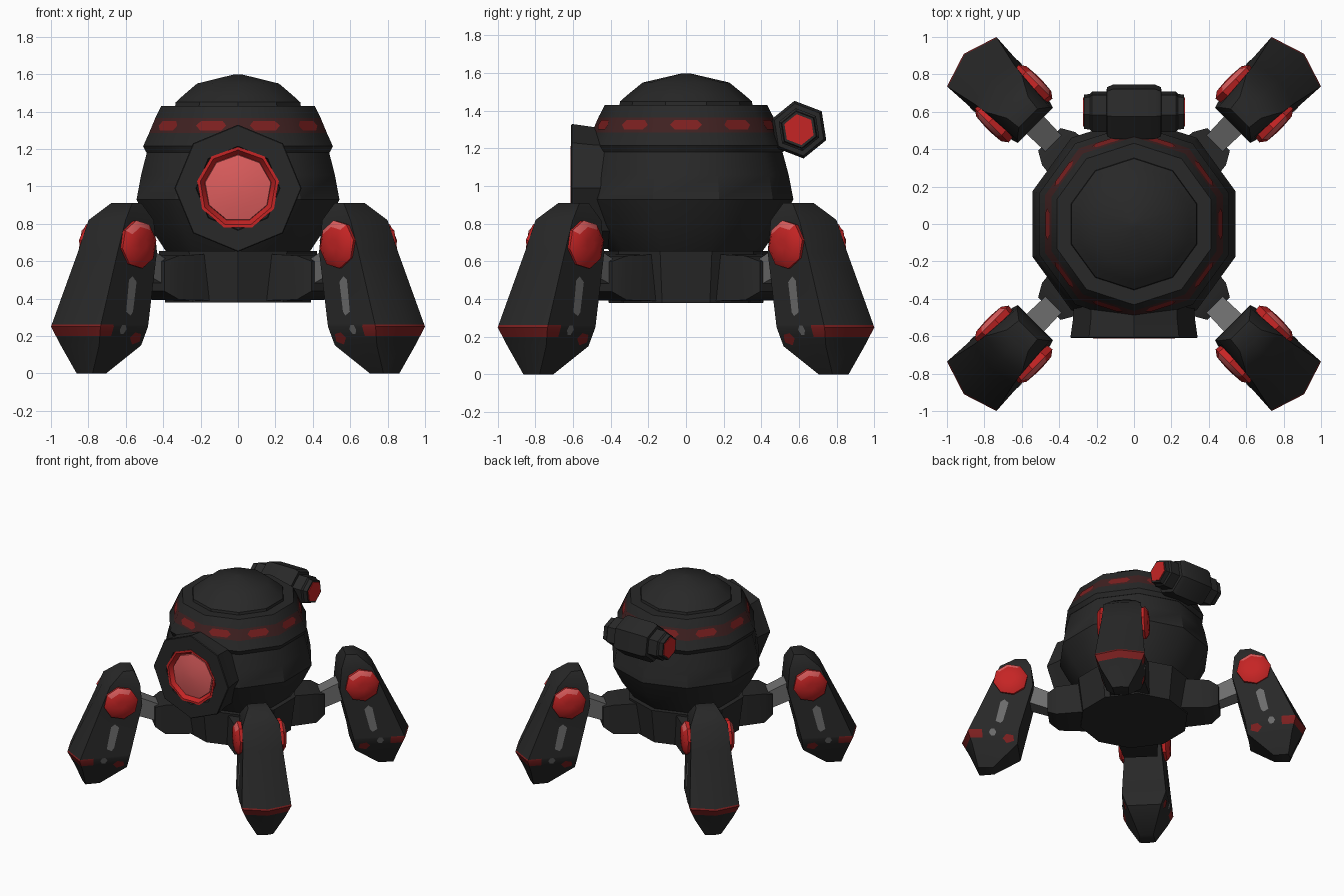
import bpy, bmesh, math
from mathutils import Matrix, Vector
from mathutils.bvhtree import BVHTree

if "Cube" in bpy.data.objects:
    bpy.data.objects.remove(bpy.data.objects["Cube"])


def material(name, col):
    m = bpy.data.materials.new(name)
    m.diffuse_color = (*col, 1)
    m.use_nodes = True
    m.node_tree.nodes["Principled BSDF"].inputs["Base Color"].default_value = m.diffuse_color
    return m


DARK = material("charcoal", (0.021, 0.021, 0.021))
RED = material("bright red", (0.56, 0.018, 0.018))
PINK = material("pale red", (0.72, 0.11, 0.11))
DULL = material("dull red", (0.20, 0.014, 0.014))
MAROON = material("dark maroon", (0.050, 0.015, 0.015))
GREY = material("steel grey", (0.15, 0.15, 0.15))


def finish(name, bm, mats, matrix=Matrix(), angle=35, fix=True):
    if fix:
        bmesh.ops.recalc_face_normals(bm, faces=bm.faces[:])
    me = bpy.data.meshes.new(name)
    bm.to_mesh(me)
    bm.free()
    for m in mats:
        me.materials.append(m)
    for p in me.polygons:
        p.use_smooth = True
    me.set_sharp_from_angle(angle=math.radians(angle))
    ob = bpy.data.objects.new(name, me)
    ob.matrix_world = matrix
    bpy.context.collection.objects.link(ob)
    return ob


def skin(rings, seg_mats=None):
    """Closed solid through a stack of equal-length point rings."""
    bm = bmesh.new()
    vs = [[bm.verts.new(p) for p in ring] for ring in rings]
    n = len(rings[0])
    for k in range(len(vs) - 1):
        for i in range(n):
            j = (i + 1) % n
            f = bm.faces.new((vs[k][i], vs[k][j], vs[k + 1][j], vs[k + 1][i]))
            f.material_index = seg_mats[k] if seg_mats else 0
    bm.faces.new(vs[0][::-1]).material_index = seg_mats[0] if seg_mats else 0
    bm.faces.new(vs[-1]).material_index = seg_mats[-1] if seg_mats else 0
    return bm


def turned(name, profile, n, start, mats, seg_mats=None, matrix=Matrix(), angle=35):
    rings = []
    for r, h in profile:
        rings.append([(r * math.cos(math.radians(start) + 2 * math.pi * i / n),
                       r * math.sin(math.radians(start) + 2 * math.pi * i / n), h)
                      for i in range(n)])
    return finish(name, skin(rings, seg_mats), mats, matrix, angle)


# Base and ten-sided body, with the maroon band in the collar
turned("base", [(0.41, 0.38), (0.445, 0.655), (0.38, 0.655)], 10, 90, [DARK])
turned("body", [(0.36, 0.60), (0.41, 0.66), (0.50, 0.79), (0.57, 0.93), (0.545, 1.06), (0.51, 1.19)],
       10, 90, [DARK])
turned("collar", [(0.50, 1.18), (0.515, 1.18), (0.533, 1.215), (0.50, 1.285), (0.465, 1.365),
                  (0.432, 1.43), (0.36, 1.43)], 10, 90, [DARK, MAROON], [0, 0, 0, 1, 0, 0])
turned("dome", [(0.355, 1.42), (0.35, 1.45), (0.31, 1.485), (0.23, 1.55), (0.02, 1.599)],
       10, 90, [DARK])

# Red lights on the band, one on each side of the body
for k in range(10):
    bm = bmesh.new()
    pts = []
    for u, z in ((-.085, 1.325), (-.06, 1.35), (.06, 1.35), (.085, 1.325), (.06, 1.3), (-.06, 1.3)):
        d = (0.50 - (z - 1.285) * 0.4375) * math.cos(math.pi / 10) + 0.004
        pts.append(bm.verts.new((d, u, z)))
    f = bm.faces.new(pts)
    f.normal_update()
    if f.normal.x < 0:
        f.normal_flip()
    finish("band_light", bm, [DULL], Matrix.Rotation(math.radians(18 + 36 * k - 90 + 90 - 18 + 0), 4, 'Z')
           @ Matrix.Rotation(math.radians(0), 4, 'Z'), fix=False)

# Front eye: octagonal housing, recessed red ring and lens
FRONT = Matrix.Translation((0, 0, 0.99)) @ Matrix.Rotation(math.radians(90), 4, 'X')
turned("eye_housing", [(0.32, 0.30), (0.325, 0.50), (0.34, 0.605), (0.335, 0.61), (0.225, 0.61),
                       (0.22, 0.58), (0.17, 0.56)], 8, 0, [DARK], None, FRONT)
turned("eye_ring", [(0.22, 0.57), (0.222, 0.612), (0.205, 0.612), (0.18, 0.575)], 9, 90,
       [RED], None, FRONT)
turned("eye_lens", [(0.185, 0.56), (0.178, 0.588), (0.11, 0.602), (0.02, 0.608)], 9, 90,
       [PINK], None, FRONT, 50)

# Hexagonal pod across the back, with red ends
half = [(0.155, 0.115), (0.14, 0.145), (0.115, 0.147), (0.115, 0.225), (0.102, 0.235), (0.098, 0.268)]
POD = Matrix.Translation((0, 0.60, 1.30)) @ Matrix.Rotation(math.radians(90), 4, 'Y')
turned("rear_pod", [(r, -h) for r, h in half[::-1]] + half, 6, 129, [DARK], None, POD)
turned("pod_lights", [(0.083, -0.273), (0.083, 0.273)], 6, 129, [RED], None, POD)


# Legs, built along +x and turned to the four corners
def box_ring(r, w, z0, z1):
    return [(r, -w, z0), (r, w, z0), (r, w, z1), (r, -w, z1)]


# z, inner reach, outer reach, half width, bulge of the outer face
LEVELS = [(0.0, 1.05, 1.17, 0.06, 0.01), (0.15, 0.86, 1.235, 0.145, 0.04),
          (0.25, 0.845, 1.287, 0.187, 0.06), (0.65, 0.745, 1.09, 0.15, 0.03),
          (0.82, 0.76, 1.01, 0.14, 0.02), (0.91, 0.80, 0.89, 0.08, 0.01)]


def decal(name, tree, pts, side, mat, M):
    """Thin plate laid on the side of the leg."""
    bm = bmesh.new()
    vs = []
    for r, z in pts:
        hit = tree.ray_cast(Vector((r, side, z)), Vector((0, -side, 0)))[0]
        y = abs(hit.y) if hit else 0.16
        vs.append(bm.verts.new((r, side * (y + 0.005), z)))
    f = bm.faces.new(vs)
    f.normal_update()
    if f.normal.y * side < 0:
        f.normal_flip()
    finish(name, bm, [mat], M, fix=False)


for k in range(4):
    M = Matrix.Rotation(math.radians(45 + 90 * k), 4, 'Z')
    finish("hip_bracket", skin([box_ring(0.34, 0.15, 0.39, 0.64), box_ring(0.57, 0.125, 0.395, 0.63),
                                box_ring(0.64, 0.085, 0.44, 0.60)]), [DARK], M)
    finish("leg_strut", skin([box_ring(0.58, 0.06, 0.46, 0.60), box_ring(0.86, 0.07, 0.57, 0.73)]),
           [GREY], M)

    bm = skin([[(o, 0, z), (o - b, w, z), (i, 0.88 * w, z), (i, -0.88 * w, z), (o - b, -w, z)]
               for z, i, o, w, b in LEVELS])
    # cut the red stripe round the foot
    for co, no in (((0, 0, 0.20), (0, 0, 1)), ((0, 0, 0.262), (0, 0, 1)), ((1.12, 0, 0), (1, 0, 0))):
        bmesh.ops.bisect_plane(bm, geom=bm.verts[:] + bm.edges[:] + bm.faces[:], plane_co=co, plane_no=no)
    for f in bm.faces:
        c = f.calc_center_median()
        f.material_index = int(0.20 < c.z < 0.262 and c.x > 1.12)
    tree = BVHTree.FromBMesh(bm)
    finish("leg", bm, [DARK, DULL], M, 40)

    for s in (-1, 1):
        decal("leg_slot", tree, [(0.955, 0.52), (0.925, 0.49), (0.965, 0.33), (0.985, 0.31),
                                 (1.02, 0.33), (0.985, 0.50)], s, GREY, M)
        decal("leg_dot", tree, [(1.015, 0.235), (1.03, 0.26), (1.055, 0.26), (1.07, 0.235),
                                (1.055, 0.21), (1.03, 0.21)], s, GREY, M)
        decal("foot_light", tree, [(0.885, 0.17), (0.89, 0.21), (0.94, 0.22), (0.97, 0.19),
                                   (0.94, 0.155)], s, DULL, M)
        # red joint disc with a pale upper edge
        D = M @ Matrix.Translation((0.91, 0, 0.69)) @ Matrix.Rotation(math.radians(-90 * s), 4, 'X')
        disc = turned("joint_disc", [(0.12, 0.10), (0.13, 0.165), (0.095, 0.19), (0.03, 0.195)], 8, 10,
                      [RED, PINK], None, D)
        for p in disc.data.polygons:
            if -s * p.center.y > 0.085 and p.center.z > 0.15:
                p.material_index = 1
